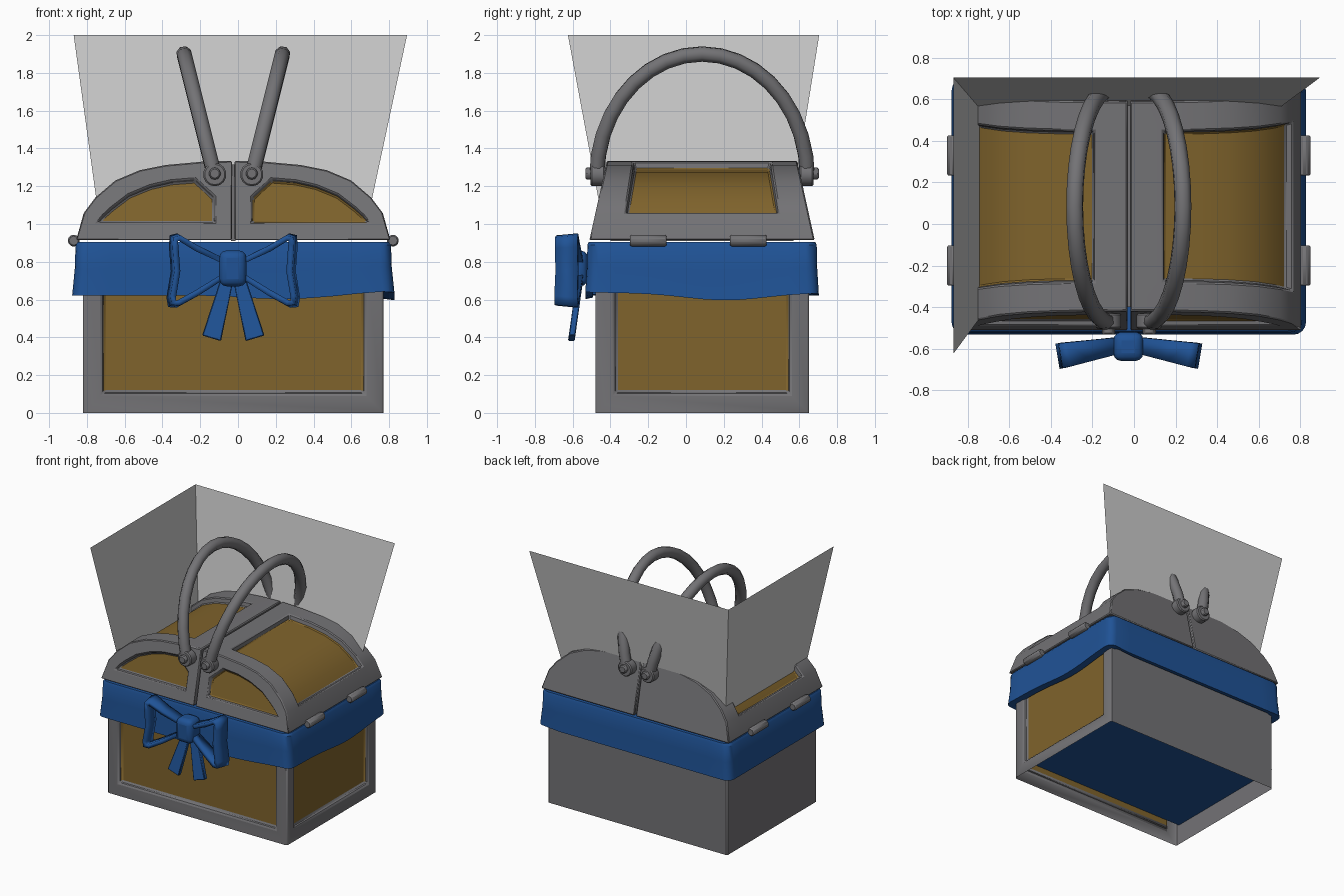
import bpy, bmesh, math
from mathutils import Matrix

if "Cube" in bpy.data.objects:
    bpy.data.objects.remove(bpy.data.objects["Cube"])


def material(name, rgb):
    m = bpy.data.materials.new(name)
    m.diffuse_color = (*rgb, 1)
    m.use_nodes = True
    m.node_tree.nodes["Principled BSDF"].inputs["Base Color"].default_value = m.diffuse_color
    return m


GREY = material("grey_frame", (0.172, 0.170, 0.179))
GOLD = material("gold_panel", (0.215, 0.126, 0.025))
BLUE = material("blue_ribbon", (0.014, 0.086, 0.305))
PALE = material("pale_cloth", (0.59, 0.59, 0.59))
CX, CY = -0.025, 0.085      # basket centre


def finish(name, bm, mats, bevel=0, segments=1, normals=True):
    if normals:
        bmesh.ops.recalc_face_normals(bm, faces=bm.faces)
    me = bpy.data.meshes.new(name)
    bm.to_mesh(me)
    bm.free()
    ob = bpy.data.objects.new(name, me)
    bpy.context.collection.objects.link(ob)
    for m in mats:
        me.materials.append(m)
    if bevel:
        b = ob.modifiers.new("bevel", "BEVEL")
        b.width, b.segments, b.limit_method = bevel, segments, "ANGLE"
    return ob


def box_mesh(lo, hi):
    bm = bmesh.new()
    bmesh.ops.create_cube(bm, size=1)
    for v in bm.verts:
        v.co = [l + (c + 0.5) * (h - l) for c, l, h in zip(v.co, lo, hi)]
    bm.normal_update()
    return bm


def recess(bm, faces, depth, index, border=0.0):
    """Sink a panel inside a frame and colour its floor."""
    if border:
        bmesh.ops.inset_region(bm, faces=faces, thickness=border, use_even_offset=True)
    bmesh.ops.inset_region(bm, faces=faces, thickness=0.01, depth=-depth, use_even_offset=True)
    for f in faces:
        f.material_index = index


def rod(name, x, y0, y1, z, r, sides=12):
    """Cylinder along y."""
    bm = bmesh.new()
    mat = Matrix.Translation((x, (y0 + y1) / 2, z)) @ Matrix.Rotation(math.pi / 2, 4, "X")
    bmesh.ops.create_cone(bm, cap_ends=True, segments=sides, radius1=r, radius2=r,
                          depth=abs(y1 - y0), matrix=mat)
    return finish(name, bm, [GREY], 0.008)


# Basket body: framed front and right, plain back and left, open underneath
bm = box_mesh((-0.82, -0.48, 0), (0.77, 0.65, 0.9))
front = [f for f in bm.faces if f.normal.y < -0.9]
right = [f for f in bm.faces if f.normal.x > 0.9]
under = [f for f in bm.faces if f.normal.z < -0.9]
recess(bm, front, 0.03, 1, 0.1)
recess(bm, right, 0.03, 1, 0.1)
bmesh.ops.delete(bm, geom=under, context="FACES_ONLY")
finish("basket_body", bm, [GREY, GOLD], 0.01, normals=False)

# Blue floor raised inside the body
bm = bmesh.new()
bm.faces.new([bm.verts.new(c) for c in ((-0.818, -0.448, 0.165), (-0.818, 0.648, 0.165),
                                        (0.738, 0.648, 0.165), (0.738, -0.448, 0.165))])
finish("basket_floor", bm, [BLUE], normals=False)

# Domed lids
ARCH = [(.832, .914), (.79, 1.06), (.73, 1.14), (.625, 1.23), (.495, 1.285),
        (.36, 1.312), (.165, 1.33), (.007, 1.335)]
WINDOW = [(.728, 1.006), (.69, 1.05), (.645, 1.09), (.555, 1.158), (.44, 1.205),
          (.33, 1.23), (.2, 1.24), (.095, 1.143), (.095, 1.006)]


def lid(name, s):
    bm = bmesh.new()

    def vert(p, f):
        half = 0.595 - 0.22 * (p[1] - 0.92)
        return bm.verts.new((CX + s * p[0], CY + f * half, p[1]))

    rows = [[vert(p, f) for f in (-1, -0.72, 0.72, 1)] for p in ARCH]
    low = [vert((0.007, 0.914), f) for f in (-1, 1)]
    hole = [vert(p, -1) for p in WINDOW]
    top = []
    for i in range(len(rows) - 1):
        for j in range(3):
            f = bm.faces.new((rows[i][j], rows[i + 1][j], rows[i + 1][j + 1], rows[i][j + 1]))
            if j == 1 and 1 <= i <= 5:
                top.append(f)
    ring = [r[0] for r in rows] + [low[0]]
    n = len(ring)
    for i in range(n):
        k = (i + 1) % n
        bm.faces.new((ring[i], ring[k], hole[k], hole[i]))
    pane = bm.faces.new(hole)
    bm.faces.new([r[3] for r in rows] + [low[1]])
    bm.faces.new(rows[0] + [low[1], low[0]])
    bm.faces.new(rows[-1] + [low[1], low[0]])
    bmesh.ops.recalc_face_normals(bm, faces=bm.faces)
    recess(bm, top, 0.04, 1)
    recess(bm, [pane], 0.03, 1)
    finish(name, bm, [GREY, GOLD], 0.007)


# Swinging handle with round ends and pins
def handle(name, s):
    cu = bpy.data.curves.new(name, "CURVE")
    cu.dimensions, cu.bevel_depth, cu.bevel_resolution, cu.use_fill_caps = "3D", 0.042, 2, True
    steps = 18
    sp = cu.splines.new("POLY")
    sp.points.add(steps)
    for i, p in enumerate(sp.points):
        t = math.pi * i / steps
        rise = 0.65 * math.sin(t)
        p.co = (CX + s * (0.098 + 0.25 * rise), CY - 0.557 * math.cos(t), 1.25 + rise, 1)
    cu.materials.append(GREY)
    bpy.context.collection.objects.link(bpy.data.objects.new(name, cu))
    for end, d in (("front", -1), ("back", 1)):
        x = CX + s * 0.098
        rod(f"{name}_{end}_end", x, CY + d * 0.515, CY + d * 0.59, 1.262, 0.062, 14)
        rod(f"{name}_{end}_pin", x, CY + d * 0.45, CY + d * 0.618, 1.267, 0.032)


# Bow loop: ribbon strip folded round a triangle, narrower at its front edge
LOOP = [(.04, .80), (.2, .875), (.3, .935), (.325, .93), (.325, .88), (.315, .75),
        (.338, .61), (.335, .572), (.305, .572), (.2, .63), (.04, .73)]


def bow_loop(name, s):
    bm = bmesh.new()
    pts = [[bm.verts.new((CX + s * u * k, y, 0.76 + (z - 0.76) * k))
            for y, k in ((-0.61 - 0.25 * u, 0.94), (-0.54 - 0.1 * u, 1.0))]
           for u, z in LOOP]
    for a, b in zip(pts, pts[1:] + pts[:1]):
        bm.faces.new((a[0], b[0], b[1], a[1]))
    ob = finish(name, bm, [BLUE])
    m = ob.modifiers.new("thickness", "SOLIDIFY")
    m.thickness, m.offset = 0.032, 0


def bow_tail(name, s):
    bm = bmesh.new()
    a = [(.0, .70), (.07, .70), (.165, .41), (.065, .38)]
    vs = [bm.verts.new((CX + s * u, -0.545 - (0.70 - z) * 0.14, z)) for u, z in a]
    f = bm.faces.new(vs)
    new = bmesh.ops.extrude_face_region(bm, geom=[f])["geom"]
    for v in new:
        if isinstance(v, bmesh.types.BMVert):
            v.co.y -= 0.035
    finish(name, bm, [BLUE], 0.005)


for side, s in (("left", -1), ("right", 1)):
    lid(f"{side}_lid", s)
    handle(f"{side}_handle", s)
    bow_loop(f"{side}_bow_loop", s)
    bow_tail(f"{side}_bow_tail", s)
    for n, y in (("front", -0.2), ("back", 0.33)):
        rod(f"{side}_{n}_hinge", CX + s * 0.845, y - 0.097, y + 0.097, 0.912, 0.033, 8)

# Strip closing the gap between the lids
finish("lid_divider", box_mesh((CX - 0.012, -0.4, 0.91), (CX + 0.012, 0.57, 1.315)), [GREY])

# Bow knot
finish("bow_knot", box_mesh((-0.1, -0.66, 0.67), (0.045, -0.52, 0.86)), [BLUE], 0.04, 3)


# Ribbon band: rounded rectangle rings with a wavy hem
def outline(grow, corner=0.06, per=5, straight=12):
    hx, hy = 0.835 + grow, 0.607 + grow * 0.6
    arcs = []
    for q, (sx, sy) in enumerate(((1, 1), (-1, 1), (-1, -1), (1, -1))):
        turn = [math.pi / 2 * (q + i / (per - 1)) for i in range(per)]
        arcs.append([(sx * (hx - corner) + corner * math.cos(a),
                      sy * (hy - corner) + corner * math.sin(a)) for a in turn])
    pts = []
    for arc, after in zip(arcs, arcs[1:] + arcs[:1]):
        pts += arc
        for i in range(1, straight):
            t = i / straight
            pts.append(tuple(p + (e - p) * t for p, e in zip(arc[-1], after[0])))
    return pts


def bump(v, centre, width):
    return math.exp(-((v - centre) / width) ** 2)


def hem(x, y):
    z = 0.622
    if x > 0.7:
        z += 0.014 - 0.04 * bump(y, 0.12, 0.3)
    if y < -0.5:
        z += 0.012 * bump(x, 0.68, 0.12) - 0.02 * bump(x, 0.25, 0.25)
    return z


bm = bmesh.new()
rings = []
base = outline(0)
for grow, h in ((-0.05, 1.0), (-0.012, 1.0), (0.0, 0.94), (0.004, 0.5), (0.018, 0.0), (-0.05, 0.03)):
    ring = []
    for (x, y), (bx, by) in zip(outline(grow), base):
        low = hem(bx, by)
        ring.append(bm.verts.new((CX + x, CY + y, low + (0.905 - low) * h)))
    rings.append(ring)
for a, b in zip(rings, rings[1:]):
    for i in range(len(a)):
        k = (i + 1) % len(a)
        bm.faces.new((a[i], a[k], b[k], b[i]))
bm.faces.new(rings[0])
finish("ribbon_band", bm, [BLUE])

# Cloth sheets standing at the back and left, narrowing into the lids
bm = bmesh.new()
levels = []
for z in (2.0, 1.0):
    d = 2 - z
    x, y = -0.87 + 0.138 * d, 0.705 - 0.16 * d
    levels.append([bm.verts.new(c) for c in
                   ((x, -0.625 + 0.186 * d, z), (x, y, z), (0.895 - 0.214 * d, y, z))])
for i in range(2):
    bm.faces.new((levels[0][i], levels[0][i + 1], levels[1][i + 1], levels[1][i]))
finish("cloth_sheets", bm, [PALE], normals=False)

# Smooth shading with sharp edges kept
for ob in bpy.context.scene.objects:
    ob.select_set(ob.type == "MESH")
    if ob.type == "MESH":
        bpy.context.view_layer.objects.active = ob
bpy.ops.object.shade_smooth_by_angle(angle=math.radians(35))
